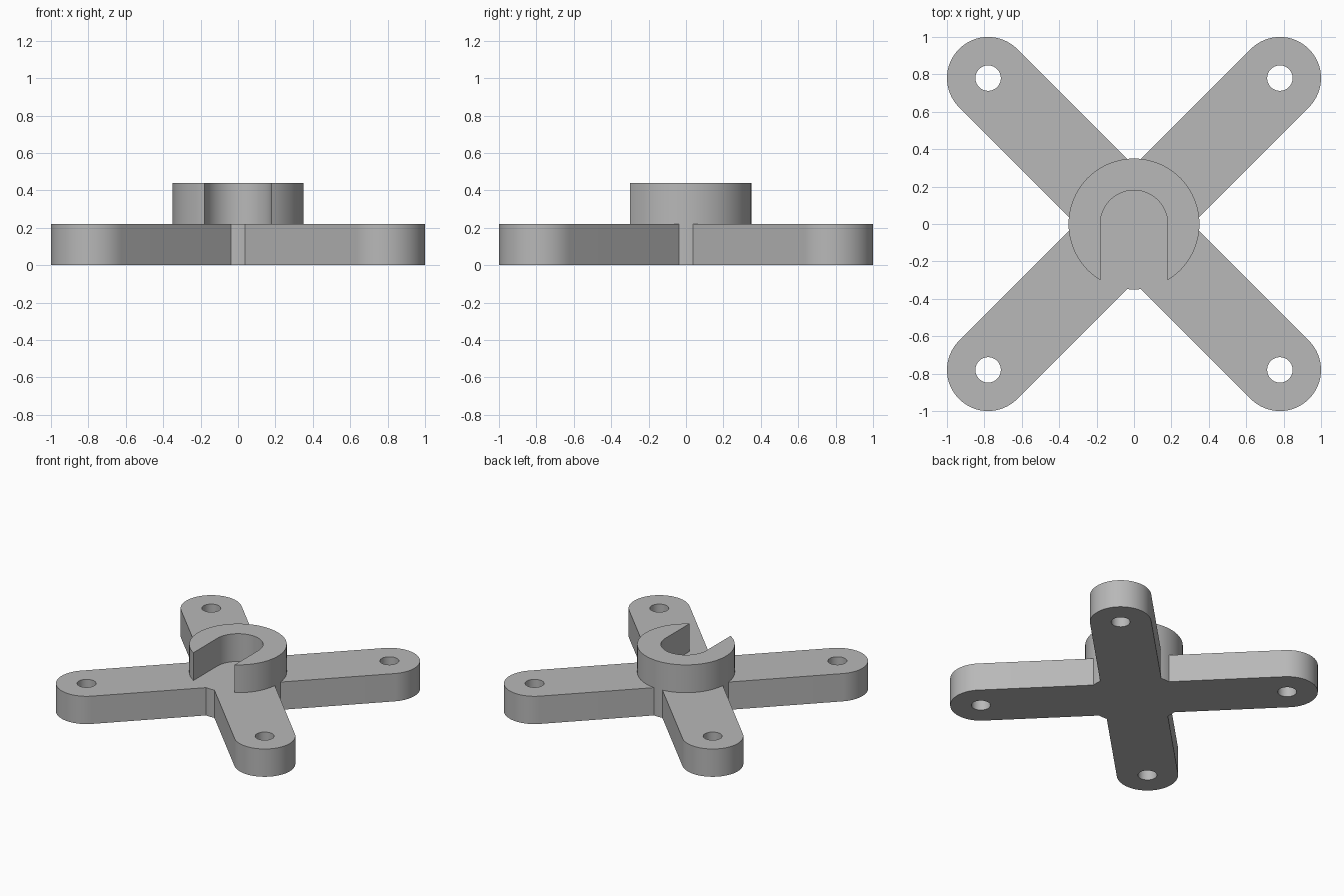
import bpy, bmesh
from math import pi, sin, cos, atan2, sqrt

default = bpy.data.objects.get("Cube")
if default:
    bpy.data.objects.remove(default, do_unlink=True)

THICK = 0.22        # height of the plate, and of the collar above it
ARM_R = 0.22        # half width and end radius of an arm
ARM_C = 0.78        # x and y of each arm end centre
HUB_R = 0.35
SLOT_R = 0.18
HOLE_R = 0.068

grey = bpy.data.materials.new("plain grey")
grey.use_nodes = True
COLOUR = (0.48, 0.48, 0.48, 1)
grey.diffuse_color = COLOUR
grey.node_tree.nodes["Principled BSDF"].inputs["Base Color"].default_value = COLOUR


def arc(cx, cy, r, start, end, steps):
    """Points along an arc, both ends included."""
    angles = [start + (end - start) * i / steps for i in range(steps + 1)]
    return [(cx + r * cos(a), cy + r * sin(a)) for a in angles]


def circle(cx, cy, r, steps=48):
    return arc(cx, cy, r, 0, 2 * pi, steps)[:-1]


def extruded(name, loops, z0, z1):
    """Solid from closed outlines; inner outlines become holes."""
    curve = bpy.data.curves.new(name + " outline", "CURVE")
    curve.dimensions = "2D"
    curve.fill_mode = "BOTH"
    curve.extrude = (z1 - z0) / 2
    for loop in loops:
        spline = curve.splines.new("POLY")
        spline.points.add(len(loop) - 1)
        for point, (x, y) in zip(spline.points, loop):
            point.co = (x, y, 0, 1)
        spline.use_cyclic_u = True
    helper = bpy.data.objects.new(name + " outline", curve)
    bpy.context.collection.objects.link(helper)
    bpy.context.view_layer.update()
    graph = bpy.context.evaluated_depsgraph_get()
    mesh = bpy.data.meshes.new_from_object(helper.evaluated_get(graph))
    bpy.data.objects.remove(helper, do_unlink=True)

    # weld caps to walls and set the solid at its height
    bm = bmesh.new()
    bm.from_mesh(mesh)
    bmesh.ops.remove_doubles(bm, verts=bm.verts, dist=1e-5)
    bmesh.ops.translate(bm, verts=bm.verts, vec=(0, 0, (z0 + z1) / 2))
    bmesh.ops.recalc_face_normals(bm, faces=bm.faces)
    bm.to_mesh(mesh)
    bm.free()

    mesh.name = name
    mesh.materials.clear()
    mesh.materials.append(grey)
    obj = bpy.data.objects.new(name, mesh)
    bpy.context.collection.objects.link(obj)
    bpy.ops.object.select_all(action="DESELECT")
    obj.select_set(True)
    bpy.context.view_layer.objects.active = obj
    bpy.ops.object.shade_smooth_by_angle(angle=pi / 6)
    return obj


# Cross plate: four round-ended arms with hub arcs between them
along = sqrt(HUB_R ** 2 - ARM_R ** 2)
meet = atan2(ARM_R, along)          # angle from arm axis to the hub corner
outline, holes = [], []
for i in range(4):
    axis = pi / 4 + i * pi / 2
    cx, cy = (ARM_C * sqrt(2) * f(axis) for f in (cos, sin))
    outline += arc(cx, cy, ARM_R, axis - pi / 2, axis + pi / 2, 32)
    outline += arc(0, 0, HUB_R, axis + meet, axis + pi / 2 - meet, 6)
    holes.append(circle(cx, cy, HOLE_R))
extruded("cross_plate", [outline] + holes, 0, THICK)

# Collar: round wall with a U-shaped slot open to the front
mouth = atan2(-sqrt(HUB_R ** 2 - SLOT_R ** 2), SLOT_R)
collar = arc(0, 0, HUB_R, mouth, pi - mouth, 72)
collar += arc(0, 0, SLOT_R, pi, 0, 40)
extruded("slotted_collar", [collar], THICK, 2 * THICK)
